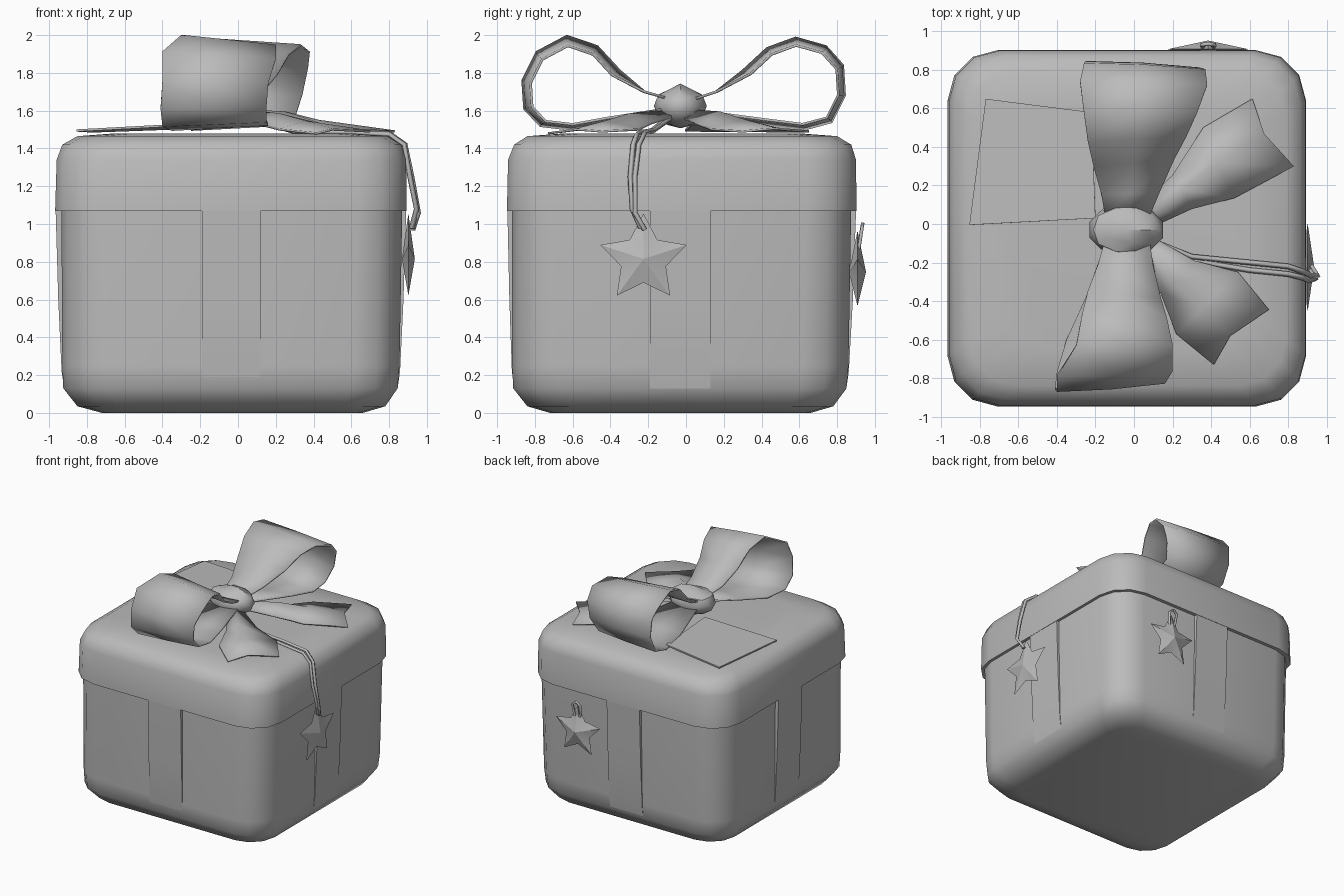
import bpy, bmesh, math
from mathutils import Vector

if "Cube" in bpy.data.objects:
    bpy.data.objects.remove(bpy.data.objects["Cube"])

grey = bpy.data.materials.new("plain grey")
grey.diffuse_color = (0.5, 0.5, 0.5, 1)
grey.use_nodes = True
grey.node_tree.nodes["Principled BSDF"].inputs["Base Color"].default_value = grey.diffuse_color


def make(name, verts, faces, smooth=40, thick=0):
    me = bpy.data.meshes.new(name)
    me.from_pydata([tuple(v) for v in verts], [], faces)
    bm = bmesh.new()
    bm.from_mesh(me)
    bmesh.ops.recalc_face_normals(bm, faces=bm.faces)
    bm.to_mesh(me)
    bm.free()
    me.materials.append(grey)
    ob = bpy.data.objects.new(name, me)
    bpy.context.collection.objects.link(ob)
    if thick:
        mod = ob.modifiers.new("thickness", 'SOLIDIFY')
        mod.thickness = thick
        mod.offset = 0
    bpy.ops.object.select_all(action='DESELECT')
    ob.select_set(True)
    bpy.context.view_layer.objects.active = ob
    if smooth:
        bpy.ops.object.shade_smooth_by_angle(angle=math.radians(smooth))
    return ob


def rounded_loft(name, rings, segs=3):
    """Stack of rounded rectangles: (z, x0, x1, y0, y1, corner radius)."""
    verts, faces = [], []
    for z, x0, x1, y0, y1, r in rings:
        corners = ((x1 - r, y1 - r), (x0 + r, y1 - r), (x0 + r, y0 + r), (x1 - r, y0 + r))
        for q, (cx, cy) in enumerate(corners):
            for s in range(segs + 1):
                a = math.pi / 2 * (q + s / segs)
                verts.append((cx + r * math.cos(a), cy + r * math.sin(a), z))
    n = 4 * (segs + 1)
    for k in range(len(rings) - 1):
        for i in range(n):
            j = (i + 1) % n
            faces.append((k * n + i, k * n + j, k * n + n + j, k * n + n + i))
    faces.append(tuple(range(n))[::-1])
    faces.append(tuple(range(len(verts) - n, len(verts))))
    return make(name, verts, faces, 50)


def sheet(name, rows, thick=0.012, smooth=60):
    """Cloth strip from rows holding equal numbers of points."""
    c = len(rows[0])
    faces = [(r * c + i, r * c + i + 1, r * c + c + i + 1, r * c + c + i)
             for r in range(len(rows) - 1) for i in range(c - 1)]
    return make(name, [p for row in rows for p in row], faces, smooth, thick)


# Box body and lid
rounded_loft("box_body", [
    (0.00, -0.72, 0.66, -0.72, 0.66, 0.18),
    (0.035, -0.85, 0.78, -0.84, 0.78, 0.22),
    (0.13, -0.925, 0.845, -0.915, 0.85, 0.24),
    (0.25, -0.93, 0.855, -0.92, 0.86, 0.24),
    (1.10, -0.935, 0.87, -0.92, 0.875, 0.24)])
rounded_loft("box_lid", [
    (1.07, -0.92, 0.86, -0.91, 0.87, 0.25),
    (1.07, -0.968, 0.893, -0.948, 0.903, 0.26),
    (1.34, -0.96, 0.89, -0.942, 0.90, 0.26),
    (1.42, -0.93, 0.865, -0.91, 0.875, 0.26),
    (1.465, -0.85, 0.79, -0.84, 0.80, 0.24),
    (1.48, -0.65, 0.60, -0.64, 0.60, 0.2)])


# Ribbon bands down each side, flush with the lid and fading into the base
def band(name, axis, top, low):
    rows = []
    for z, d in ((1.09, top), (0.6, top * 0.55 + low * 0.45), (0.22, low), (0.13, low * 0.985)):
        if axis == 'y':
            rows.append([(-0.19, d * 0.96, z), (-0.19, d, z), (0.12, d, z), (0.12, d * 0.96, z)])
        else:
            rows.append([(d * 0.96, -0.19, z), (d, -0.19, z), (d, 0.13, z), (d * 0.96, 0.13, z)])
    sheet(name, rows, 0, 40)


band("front_ribbon", 'y', -0.946, -0.922)
band("back_ribbon", 'y', 0.901, 0.862)
band("left_ribbon", 'x', -0.966, -0.934)
band("right_ribbon", 'x', 0.891, 0.858)


# Bow loops: (y, z, left x, right x), right edge shrunk to tilt the opening
def bow_loop(name, prof, centre, shrink):
    rows = []
    for y, z, xl, xr in prof:
        s = shrink if abs(y) > 0.25 else 1
        far = (xr, centre[0] + (y - centre[0]) * s, centre[1] + (z - centre[1]) * s)
        mid = [(xl + xr) / 2, (y + far[1]) / 2 * 1.01, (z + far[2]) / 2]
        rows.append([(xl, y, z), mid, far])
    sheet(name, rows, 0.014, 70)


bow_loop("front_bow_loop", [
    (-0.08, 1.66, -0.15, 0.08), (-0.22, 1.70, -0.19, 0.10), (-0.35, 1.81, -0.24, 0.14),
    (-0.47, 1.94, -0.27, 0.17), (-0.63, 1.995, -0.30, 0.20), (-0.79, 1.91, -0.40, 0.20),
    (-0.865, 1.76, -0.40, 0.16), (-0.855, 1.61, -0.41, 0.15), (-0.77, 1.52, -0.40, 0.15),
    (-0.60, 1.50, -0.35, 0.16), (-0.38, 1.54, -0.25, 0.14), (-0.10, 1.61, -0.15, 0.08)],
    (-0.60, 1.67), 0.84)
bow_loop("back_bow_loop", [
    (0.04, 1.66, -0.15, 0.08), (0.16, 1.70, -0.17, 0.13), (0.30, 1.81, -0.21, 0.21),
    (0.43, 1.93, -0.24, 0.27), (0.58, 1.985, -0.26, 0.33), (0.74, 1.94, -0.28, 0.38),
    (0.83, 1.84, -0.26, 0.37), (0.84, 1.68, -0.25, 0.34), (0.77, 1.54, -0.25, 0.30),
    (0.62, 1.50, -0.25, 0.28), (0.38, 1.53, -0.22, 0.22), (0.06, 1.60, -0.15, 0.08)],
    (0.60, 1.70), 0.86)

# Faceted knot with two creases across the top
bm = bmesh.new()
bmesh.ops.create_icosphere(bm, subdivisions=2, radius=1)
for v in bm.verts:
    crease = 0.82 if v.co.z > 0.5 and 0.2 < abs(v.co.y) < 0.5 else 1
    v.co = Vector((-0.04 + 0.2 * v.co.x, -0.03 + 0.14 * v.co.y, 1.625 + 0.118 * v.co.z * crease))
kv = [v.co.copy() for v in bm.verts]
kf = [[v.index for v in f.verts] for f in bm.faces]
bm.free()
make("bow_knot", kv, kf, 35)

# Notched ribbon tails and the flat tag
sheet("back_tail", [
    [(0.02, 0.08, 1.56), (0.06, 0.04, 1.60), (0.08, -0.02, 1.56)],
    [(0.20, 0.25, 1.52), (0.25, 0.18, 1.59), (0.30, 0.08, 1.52)],
    [(0.36, 0.50, 1.50), (0.43, 0.32, 1.545), (0.52, 0.135, 1.50)],
    [(0.615, 0.65, 1.49), (0.675, 0.47, 1.505), (0.83, 0.30, 1.49)]])
sheet("front_tail", [
    [(-0.02, -0.12, 1.56), (0.04, -0.10, 1.60), (0.10, -0.07, 1.57)],
    [(0.14, -0.36, 1.52), (0.22, -0.30, 1.58), (0.31, -0.19, 1.53)],
    [(0.22, -0.57, 1.50), (0.36, -0.43, 1.54), (0.54, -0.25, 1.50)],
    [(0.415, -0.73, 1.48), (0.50, -0.58, 1.50), (0.70, -0.445, 1.49)]])
sheet("gift_tag", [
    [(-0.77, 0.65, 1.49), (-0.22, 0.58, 1.51)],
    [(-0.855, -0.005, 1.495), (-0.20, 0.03, 1.53)]], 0.012, 0)


# Puffy five-pointed stars
def star(name, centre, u, n, radius, depth, spin=0):
    centre, u, n, up = Vector(centre), Vector(u), Vector(n), Vector((0, 0, 1))
    verts, faces = [], []
    for i in range(10):
        r = radius if i % 2 == 0 else radius * 0.52
        a = math.pi / 2 + spin + i * math.pi / 5
        verts.append(centre + u * r * math.cos(a) + up * r * math.sin(a))
    verts += [centre + n * depth, centre - n * depth]
    for i in range(10):
        j = (i + 1) % 10
        faces += [(i, j, 10), (j, i, 11)]
    make(name, verts, faces, 25)


star("hanging_star", (0.902, -0.225, 0.815), (0, 1, 0), (1, 0, 0), 0.24, 0.034)
star("back_star", (0.385, 0.908, 0.745), (1, 0, 0), (0, 1, 0), 0.22, 0.045)


# Cords
def cord(name, pts, radius=0.011):
    cu = bpy.data.curves.new(name, 'CURVE')
    cu.dimensions = '3D'
    cu.bevel_depth = radius
    cu.bevel_resolution = 0
    cu.use_fill_caps = True
    sp = cu.splines.new('POLY')
    sp.points.add(len(pts) - 1)
    for p, co in zip(sp.points, pts):
        p.co = (*co, 1)
    cu.materials.append(grey)
    ob = bpy.data.objects.new(name, cu)
    bpy.context.collection.objects.link(ob)
    bpy.ops.object.select_all(action='DESELECT')
    ob.select_set(True)
    bpy.context.view_layer.objects.active = ob
    bpy.ops.object.convert(target='MESH')


cord("left_cord", [(0.05, -0.10, 1.56), (0.30, -0.19, 1.49), (0.60, -0.24, 1.485), (0.80, -0.26, 1.475),
                   (0.88, -0.28, 1.42), (0.91, -0.295, 1.25), (0.945, -0.285, 1.08), (0.92, -0.24, 0.98)], 0.014)
cord("right_cord", [(0.08, -0.08, 1.56), (0.30, -0.17, 1.495), (0.60, -0.20, 1.49), (0.80, -0.22, 1.48),
                    (0.885, -0.25, 1.42), (0.92, -0.27, 1.25), (0.955, -0.27, 1.06), (0.925, -0.22, 0.97)], 0.014)
cord("back_star_loop", [(0.36, 0.915, 0.87), (0.35, 0.93, 0.97), (0.385, 0.935, 1.0),
                        (0.42, 0.93, 0.97), (0.41, 0.915, 0.87)])
